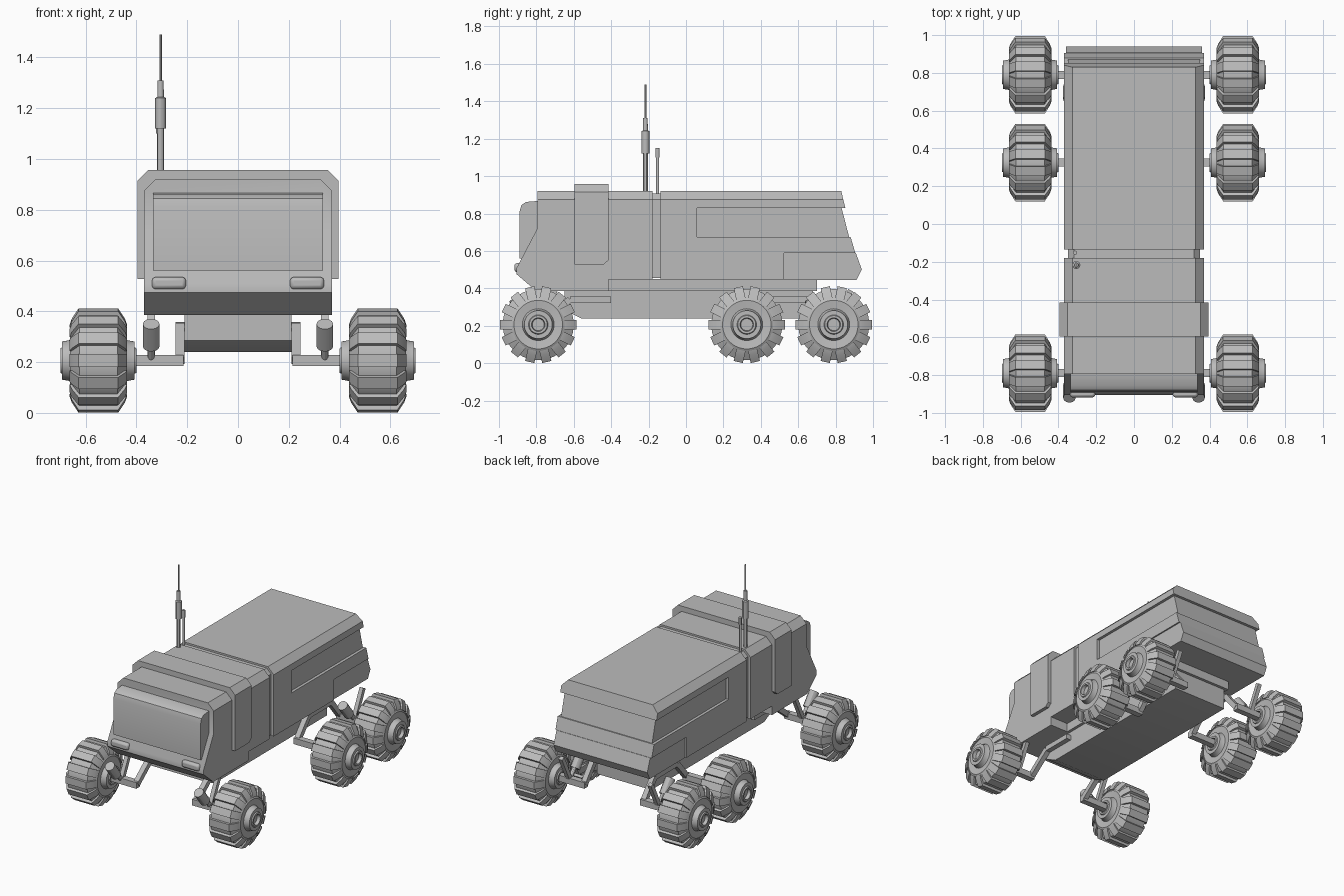
import bpy, bmesh, math
from mathutils import Vector, Matrix

if "Cube" in bpy.data.objects:
    bpy.data.objects.remove(bpy.data.objects["Cube"])

grey = bpy.data.materials.new("grey paint")
grey.use_nodes = True
COLOUR = (0.5, 0.5, 0.5, 1)
grey.diffuse_color = COLOUR
grey.node_tree.nodes["Principled BSDF"].inputs["Base Color"].default_value = COLOUR
made = []


def add(name, bm=None, mesh=None, location=(0, 0, 0)):
    if bm:
        bmesh.ops.recalc_face_normals(bm, faces=bm.faces)
        mesh = bpy.data.meshes.new(name)
        bm.to_mesh(mesh)
        bm.free()
        mesh.materials.append(grey)
    ob = bpy.data.objects.new(name, mesh)
    ob.location = location
    bpy.context.collection.objects.link(ob)
    made.append(ob)
    return ob


def extrude(bm, points, depth):
    """Closed outline of 3D points, extruded along depth."""
    face = bm.faces.new([bm.verts.new(p) for p in points])
    out = bmesh.ops.extrude_face_region(bm, geom=[face], use_keep_orig=True)
    verts = [g for g in out["geom"] if isinstance(g, bmesh.types.BMVert)]
    bmesh.ops.translate(bm, verts=verts, vec=depth)
    return verts


def slab(name, profile, half, chamfer=None):
    """Side profile (y, z) across the full width, optionally with cut top corners."""
    bm = bmesh.new()
    extrude(bm, [(-half, y, z) for y, z in profile], (2 * half, 0, 0))
    if chamfer:
        for side in (-1, 1):
            bmesh.ops.bisect_plane(bm, geom=bm.verts[:] + bm.edges[:] + bm.faces[:],
                                   plane_co=(side * half, 0, chamfer),
                                   plane_no=(side, 0, 1), clear_outer=True)
            bmesh.ops.holes_fill(bm, edges=[e for e in bm.edges if e.is_boundary])
    return add(name, bm)


def box(name, lo, hi):
    bm = bmesh.new()
    (a, b, c), (d, e, f) = lo, hi
    extrude(bm, [(a, b, c), (d, b, c), (d, e, c), (a, e, c)], (0, 0, f - c))
    return add(name, bm)


def lathe(bm, profile, steps, axis):
    """Spin (along, radius) pairs about the x or z axis."""
    pts = [(a, 0, r) if axis == "x" else (r, 0, a) for a, r in profile]
    verts = [bm.verts.new(p) for p in pts]
    edges = [bm.edges.new(pair) for pair in zip(verts, verts[1:])]
    bmesh.ops.spin(bm, geom=verts + edges, cent=(0, 0, 0), steps=steps, angle=math.tau,
                   axis=(1, 0, 0) if axis == "x" else (0, 0, 1))
    bmesh.ops.remove_doubles(bm, verts=bm.verts, dist=0.0005)


def rod(name, start, end, radius, sides=12):
    """Cylinder between two points; four sides give a square bar."""
    start, end = Vector(start), Vector(end)
    d = end - start
    turn = d.to_track_quat("Z", "X").to_matrix().to_4x4()
    spin = Matrix.Rotation(math.pi / 4, 4, "Z") if sides == 4 else Matrix()
    bm = bmesh.new()
    bmesh.ops.create_cone(bm, cap_ends=True, segments=sides, radius1=radius, radius2=radius,
                          depth=d.length,
                          matrix=Matrix.Translation((start + end) / 2) @ turn @ spin)
    return add(name, bm)


# Cab with sloping nose, windscreen and lamps
slab("cab", [(-.795, .92), (-.18, .92), (-.18, .447), (-.415, .447), (-.415, .385),
             (-.80, .385), (-.905, .475), (-.905, .51), (-.795, .72)], .37, .875)
slab("windscreen", [(-.78, .868), (-.855, .862), (-.88, .845), (-.89, .81), (-.89, .56),
                    (-.78, .56)], .335)
for side in (-1, 1):
    lamp = box("headlight", (side * .272 - .067, -.918, .487), (side * .272 + .067, -.88, .535))
    bevel = lamp.modifiers.new("rounding", "BEVEL")
    bevel.width, bevel.segments = .014, 2

# Raised hoop around the cab
slab("cab_hoop", [(-.595, .957), (-.415, .957), (-.415, .55), (-.44, .527), (-.595, .527)],
     .395, .915)

# Joint between cab and rear body
slab("joint", [(-.19, .908), (-.13, .908), (-.13, .455), (-.19, .455)], .35, .875)

# Rear body: roof, recessed band, lower walls and tail
slab("roof", [(-.136, .92), (.83, .92), (.852, .83), (-.136, .83)], .37, .875)
slab("body_front_wall", [(-.136, .83), (.06, .83), (.06, .675), (-.136, .675)], .37)
slab("recessed_band", [(.06, .83), (.832, .83), (.872, .675), (.06, .675)], .35)
slab("body_wall", [(-.136, .675), (.88, .675), (.905, .59), (.525, .59), (.525, .447),
                   (-.136, .447)], .37)
slab("tail", [(.525, .59), (.908, .59), (.94, .50), (.912, .445), (.525, .445)], .36)

# Chassis under the body
slab("chassis_plate", [(-.42, .45), (.70, .45), (.70, .385), (-.42, .385)], .23)
slab("chassis", [(-.65, .39), (.68, .39), (.68, .24), (-.56, .24), (-.65, .285)], .21)

# Wheel: tyre, hub and tread blocks in one mesh
half_tyre = [(.128, 0), (.128, .032), (.15, .036), (.15, .048), (.143, .052), (.143, .075),
             (.115, .08), (.106, .085), (.112, .13), (.10, .15), (.075, .19)]
wheel = bmesh.new()
lathe(wheel, half_tyre + [(-a, r) for a, r in reversed(half_tyre)], 42, "x")
BLOCKS = 14
for i in range(BLOCKS):
    block = bmesh.new()
    outline = [(-.113, .14), (-.105, .163), (-.078, .205), (.078, .205), (.105, .163), (.113, .14)]
    extrude(block, [(x, -.025, z) for x, z in outline], (0, .05, 0))
    block.transform(Matrix.Rotation(math.tau * (i + .5) / BLOCKS, 4, "X"))
    temp = bpy.data.meshes.new("block")
    block.to_mesh(temp)
    block.free()
    wheel.from_mesh(temp)
    bpy.data.meshes.remove(temp)

WHEEL_Y = {"front": -.79, "middle": .325, "rear": .79}
AXLE_Z = .206
wheel_mesh = None
for side, hand in ((1, "left"), (-1, "right")):
    for place, y in WHEEL_Y.items():
        tag = f"{place}_{hand}"
        spot = (side * .55, y, AXLE_Z)
        if wheel_mesh is None:
            wheel_mesh = add("wheel_" + tag, wheel, location=spot).data
        else:
            add("wheel_" + tag, mesh=wheel_mesh, location=spot)
        rod("axle_" + tag, (side * .214, y, AXLE_Z), (side * .45, y, AXLE_Z), .03, 4)
        # Damper and brace on the end axles
        if place != "middle":
            rod("damper_" + tag, (side * .342, y - .06, .262), (side * .342, y - .13, .35), .033)
            rod("brace_" + tag, (side * .342, y, AXLE_Z), (side * .342, y + .09, .39), .02, 4)
            rod("damper_pin_" + tag, (side * .342, y, AXLE_Z), (side * .342, y - .08, .30), .015)
    # Suspension arms along the chassis
    arms = {"front_arm": [(-.79, AXLE_Z), (-.62, .34), (-.40, .34)],
            "rear_arm": [(.79, AXLE_Z), (.68, .34), (.44, .34), (.325, AXLE_Z)]}
    for name, path in arms.items():
        for a, b in zip(path, path[1:]):
            rod(f"{name}_{hand}", (side * .229, *a), (side * .229, *b), .025, 4)

# Antennas on the right of the roof
mast = bmesh.new()
lathe(mast, [(.90, 0), (.90, .013), (1.12, .013), (1.12, .021), (1.24, .021), (1.245, .013),
             (1.31, .012), (1.31, .005), (1.49, .005), (1.49, 0)], 12, "z")
add("tall_antenna", mast, location=(-.305, -.217, 0))
stub = bmesh.new()
lathe(stub, [(.90, 0), (.90, .008), (1.10, .008), (1.10, .011), (1.15, .011), (1.15, 0)], 12, "z")
add("short_antenna", stub, location=(-.312, -.152, 0))

# Smooth round parts, keep edges sharp
for ob in bpy.context.selected_objects:
    ob.select_set(False)
for ob in made:
    ob.select_set(True)
bpy.context.view_layer.objects.active = made[0]
bpy.ops.object.shade_smooth_by_angle(angle=math.radians(30))
